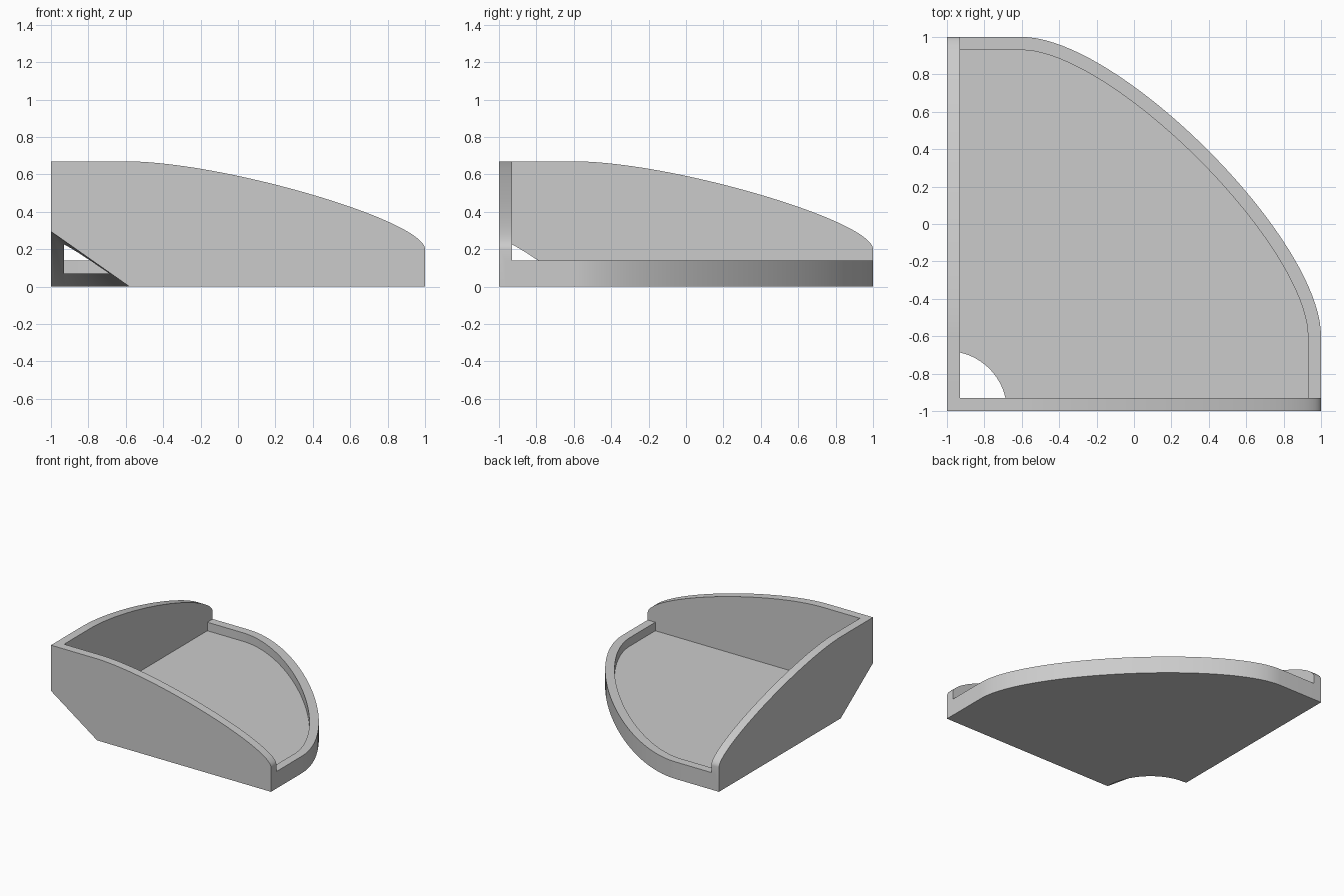
import bpy
import bmesh
from mathutils import Vector

if "Cube" in bpy.data.objects:
    bpy.data.objects.remove(bpy.data.objects["Cube"])

WALL = 0.07       # thickness of walls, floor and rim
RIM = 0.14        # height of the rim
TOP = 0.67        # height of the walls at the corner
TIP = 0.2         # height of the walls at their ends
STEPS = 40

grey = bpy.data.materials.new("plain_grey")
grey.use_nodes = True
colour = (0.6, 0.6, 0.6, 1)
grey.diffuse_color = colour
grey.node_tree.nodes["Principled BSDF"].inputs["Base Color"].default_value = colour


def sweep_curve(low, high, inset=0.0):
    """Bulging curve from (1, low) back to (-0.6, high), optionally inset."""
    reach = 0.325
    a, d = Vector((1, low)), Vector((-0.6, high))
    b = a + Vector((0, reach * (high - low)))
    c = d + Vector((reach * 1.6, 0))
    points = []
    for i in range(STEPS + 1):
        t = i / STEPS
        s = 1 - t
        p = a * s**3 + b * 3 * s * s * t + c * 3 * s * t * t + d * t**3
        along = ((b - a) * s * s + (c - b) * 2 * s * t + (d - c) * t * t).normalized()
        points.append(p + Vector((-along.y, along.x)) * inset)
    return points


def prism(name, outline, lo, hi, place):
    """Extrude a flat outline from lo to hi; place maps (u, v, depth) to xyz."""
    bm = bmesh.new()
    ends = [[bm.verts.new(place(u, v, w)) for u, v in outline] for w in (lo, hi)]
    for ring in ends:
        bm.faces.new(ring)
    n = len(outline)
    for i in range(n):
        j = (i + 1) % n
        bm.faces.new((ends[0][i], ends[0][j], ends[1][j], ends[1][i]))
    bmesh.ops.recalc_face_normals(bm, faces=bm.faces)
    mesh = bpy.data.meshes.new(name)
    bm.to_mesh(mesh)
    bm.free()
    mesh.materials.append(grey)
    obj = bpy.data.objects.new(name, mesh)
    bpy.context.collection.objects.link(obj)
    return obj


def combine(target, other, operation):
    mod = target.modifiers.new(operation, 'BOOLEAN')
    mod.operation = operation
    mod.solver = 'EXACT'
    mod.object = other
    bpy.context.view_layer.objects.active = target
    bpy.ops.object.modifier_apply(modifier=mod.name)
    bpy.data.objects.remove(other)


def flat(u, v, w):
    return (u, v, w)


# Floor with its curved rim; the straight sides end inside the walls
edge = -1 + WALL / 2
outer = [(edge, edge), (1, edge)] + sweep_curve(-0.6, 1) + [(edge, 1)]
shelf = prism("corner_shelf", outer, 0, RIM, flat)
inner = [(edge, edge), (1 - WALL, edge)] + sweep_curve(-0.6, 1, WALL) + [(edge, 1 - WALL)]
combine(shelf, prism("hollow", inner, WALL, 1, flat), 'DIFFERENCE')

# Two matching walls that meet at the corner
side = [(-1, 0), (1, 0)] + sweep_curve(TIP, TOP) + [(-1, TOP)]
front_wall = prism("front_wall", side, -1, WALL - 1, lambda u, v, w: (u, w, v))
side_wall = prism("side_wall", side, -1, WALL - 1, lambda u, v, w: (w, u, v))
combine(shelf, front_wall, 'UNION')
combine(shelf, side_wall, 'UNION')

# Conical cut-out under the corner
apex, radius, below = 0.295, 0.42, 0.1
depth = apex + below
bpy.ops.mesh.primitive_cone_add(vertices=128, radius1=radius * depth / apex, radius2=0,
                                depth=depth, location=(-1, -1, apex - depth / 2))
cone = bpy.context.object
cone.data.materials.append(grey)
combine(shelf, cone, 'DIFFERENCE')

# Smooth the curves, keep the edges sharp
bpy.ops.object.select_all(action='DESELECT')
shelf.select_set(True)
bpy.context.view_layer.objects.active = shelf
bpy.ops.object.shade_smooth_by_angle(angle=0.5)
